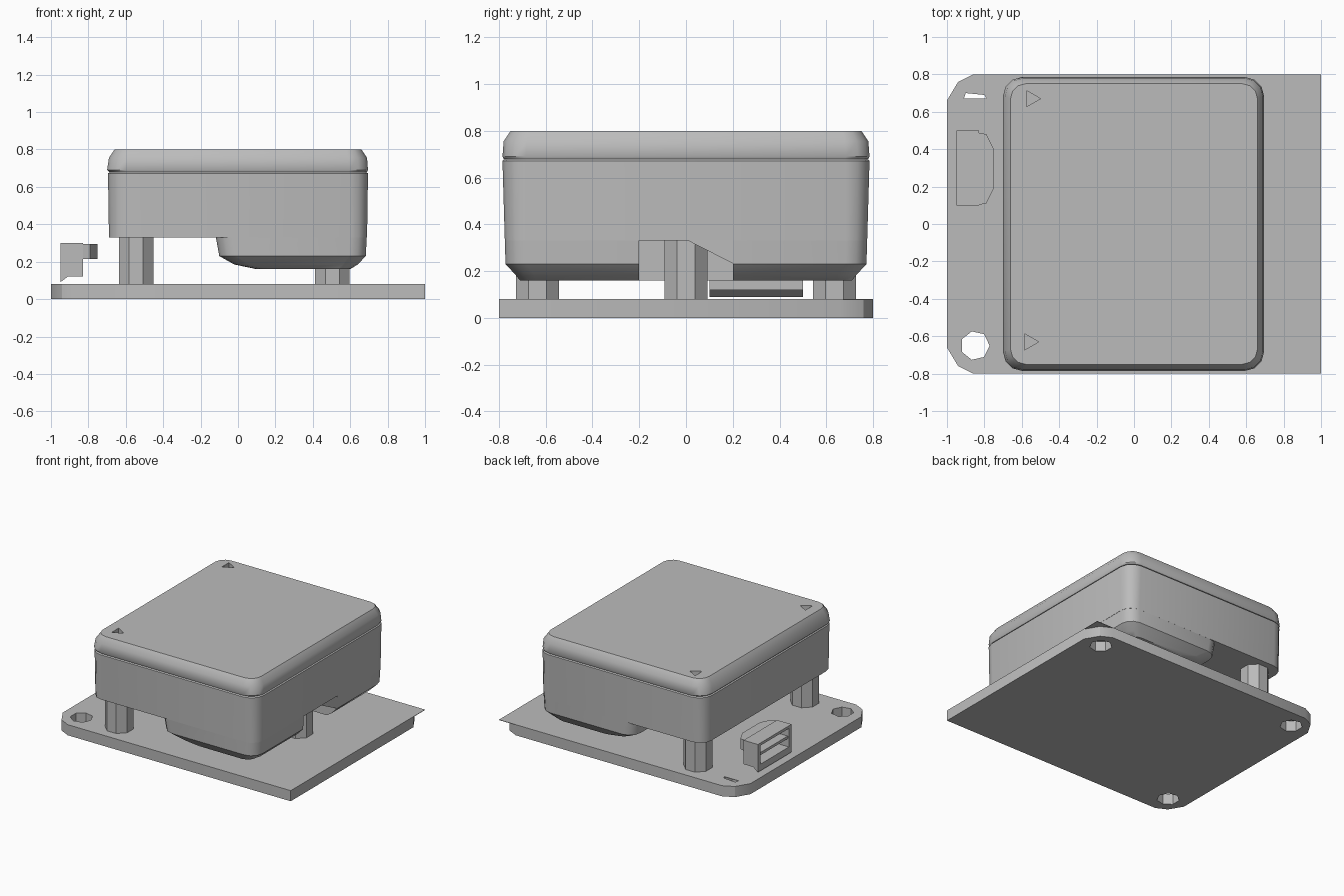
import bpy, bmesh, math

old = bpy.data.objects.get("Cube")
if old:
    bpy.data.objects.remove(old)

grey = bpy.data.materials.new("neutral_grey")
grey.use_nodes = True
colour = (0.5, 0.5, 0.5, 1)
grey.diffuse_color = colour
grey.node_tree.nodes["Principled BSDF"].inputs["Base Color"].default_value = colour
parts = []


def finish(name, bm, cutter=False):
    bmesh.ops.recalc_face_normals(bm, faces=bm.faces)
    mesh = bpy.data.meshes.new(name)
    bm.to_mesh(mesh)
    bm.free()
    mesh.materials.append(grey)
    ob = bpy.data.objects.new(name, mesh)
    bpy.context.collection.objects.link(ob)
    if cutter:
        ob.hide_render = True
        ob.hide_viewport = True
    else:
        parts.append(ob)
    return ob


def loft(name, rings, cutter=False):
    """Closed solid through rings of (x, y, z) points."""
    bm = bmesh.new()
    loops = [[bm.verts.new(p) for p in ring] for ring in rings]
    n = len(loops[0])
    for a, b in zip(loops, loops[1:]):
        for i in range(n):
            j = (i + 1) % n
            bm.faces.new((a[i], a[j], b[j], b[i]))
    bm.faces.new(loops[0])
    bm.faces.new(loops[-1])
    return finish(name, bm, cutter)


def prism(name, outline, z0, z1, cutter=False):
    return loft(name, [[(x, y, z) for x, y in outline] for z in (z0, z1)], cutter)


def polygon(x, y, r, sides, turn=0):
    steps = [turn + math.tau * i / sides for i in range(sides)]
    return [(x + r * math.cos(a), y + r * math.sin(a)) for a in steps]


def rect(x0, x1, y0, y1):
    return [(x0, y0), (x1, y0), (x1, y1), (x0, y1)]


def rounded(x0, x1, y0, y1, z, r, seg=3):
    """Ring of a rounded rectangle at height z."""
    ring = []
    corners = [(x1 - r, y1 - r), (x0 + r, y1 - r), (x0 + r, y0 + r), (x1 - r, y0 + r)]
    for q, (cx, cy) in enumerate(corners):
        for i in range(seg + 1):
            a = (q + i / seg) * math.pi / 2
            ring.append((cx + r * math.cos(a), cy + r * math.sin(a), z))
    return ring


def cut(ob, cutter):
    mod = ob.modifiers.new("cut_" + cutter.name, "BOOLEAN")
    mod.operation = "DIFFERENCE"
    mod.solver = "EXACT"
    mod.object = cutter


# Base plate: three clipped corners, a square one at the front
clipped = [(1, -0.8), (1, 0.66), (0.94, 0.76), (0.86, 0.8),
           (-0.86, 0.8), (-0.94, 0.76), (-1, 0.66),
           (-1, -0.66), (-0.94, -0.76), (-0.86, -0.8)]
plate = prism("base_plate", clipped, 0, 0.077)
skin = prism("base_plate_top", [(1, -0.8), (1, 0.8)] + clipped[4:], 0.077, 0.08)

# Mounting holes; the back ones are mostly covered by the top sheet
for i, (x, y) in enumerate([(-0.85, -0.65), (-0.85, 0.66), (0.85, 0.66)]):
    hole = prism(f"mount_hole_{i}", polygon(x, y, 0.078, 7), -0.1, 0.077 + 0.1, True)
    cut(plate, hole)
    if i == 0:
        cut(skin, hole)
slit = prism("covered_hole", [(-0.91, 0.67), (-0.79, 0.67), (-0.8, 0.69), (-0.9, 0.7)],
             0, 0.2, True)
cut(skin, slit)

# Three stand-offs
for i, (x, y) in enumerate([(-0.545, -0.635), (-0.545, 0.635), (0.505, 0)]):
    prism(f"leg_{i}", polygon(x, y, 0.1, 8, math.pi / 8), 0.07, 0.4)

# Main housing
loft("housing", [rounded(-0.69, 0.69, -0.775, 0.775, 0.33, 0.09),
                 rounded(-0.695, 0.695, -0.785, 0.785, 0.672, 0.1),
                 rounded(-0.68, 0.68, -0.77, 0.77, 0.684, 0.1)])

# Deep lower section with chamfered belly, notched around the single leg
belly = loft("lower_housing", [rounded(0.1, 0.6, -0.71, 0.71, 0.16, 0.07),
                               rounded(-0.02, 0.64, -0.73, 0.73, 0.185, 0.08),
                               rounded(-0.1, 0.683, -0.772, 0.772, 0.23, 0.09),
                               rounded(-0.12, 0.689, -0.775, 0.775, 0.34, 0.09)])
notch = prism("leg_notch", rect(0.3, 0.9, -0.2, 0.2), 0, 0.333, True)
cut(belly, notch)

# Sloping web across one side of the notch
loft("notch_web", [[(x, 0, 0.335), (x, 0.205, 0.335), (x, 0.205, 0.23)]
                   for x in (0.676, 0.684)])

# Lid with a crowned edge and two screw recesses
lid = loft("lid", [rounded(-0.69, 0.69, -0.78, 0.78, 0.68, 0.1),
                   rounded(-0.7, 0.695, -0.785, 0.785, 0.69, 0.1),
                   rounded(-0.69, 0.69, -0.78, 0.78, 0.755, 0.1),
                   rounded(-0.66, 0.66, -0.75, 0.75, 0.8, 0.08)])
for i, (x, y) in enumerate([(-0.56, -0.63), (-0.55, 0.67)]):
    cut(lid, prism(f"screw_recess_{i}", polygon(x, y, 0.05, 3), 0.76, 0.9, True))

# Open-ended connector with a flared mouth, a shelf and a rear block
shell = loft("connector_shell", [[(x, 0.1, z0), (x, 0.5, z0), (x, 0.5, 0.3), (x, 0.1, 0.3)]
                                 for x, z0 in ((-0.95, 0.09), (-0.91, 0.12), (-0.83, 0.12))])
cut(shell, prism("connector_mouth", rect(-1, -0.85, 0.13, 0.47), 0.14, 0.28, True))
prism("connector_shelf", rect(-0.94, -0.84, 0.12, 0.48), 0.2, 0.22)
prism("connector_rear", [(-0.84, 0.1), (-0.79, 0.11), (-0.75, 0.19),
                         (-0.75, 0.4), (-0.79, 0.48), (-0.84, 0.49)], 0.215, 0.295)

# Smooth rounded walls, sharp edges kept
bpy.ops.object.select_all(action="DESELECT")
for ob in parts:
    ob.select_set(True)
bpy.context.view_layer.objects.active = parts[0]
bpy.ops.object.shade_smooth_by_angle(angle=math.radians(32))
